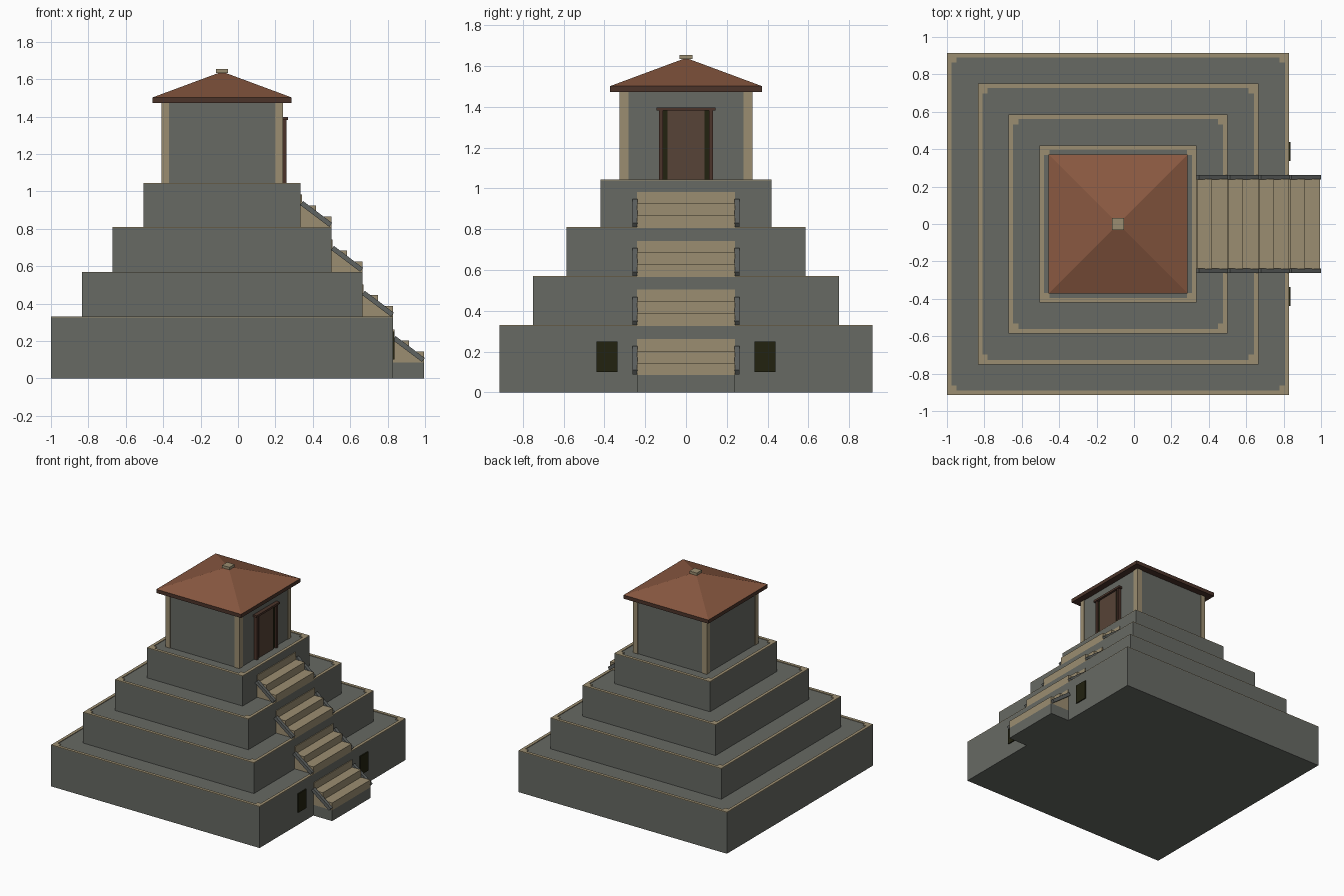
import bpy, bmesh, math
from mathutils import Matrix, Vector

if "Cube" in bpy.data.objects:
    bpy.data.objects.remove(bpy.data.objects["Cube"])

CX = -0.085  # centre of the tiers along x


def material(name, rgb):
    m = bpy.data.materials.new(name)
    m.diffuse_color = (*rgb, 1)
    m.use_nodes = True
    m.node_tree.nodes["Principled BSDF"].inputs["Base Color"].default_value = m.diffuse_color
    return m


STONE = material("grey stone", (0.135, 0.143, 0.126))
TAN = material("tan stone", (0.33, 0.27, 0.165))
TILE = material("terracotta", (0.25, 0.098, 0.052))
EAVE = material("dark wood", (0.07, 0.034, 0.023))
DOOR = material("door wood", (0.095, 0.056, 0.038))
DARK = material("dark opening", (0.016, 0.016, 0.005))
RAIL = material("rail grey", (0.115, 0.125, 0.12))


def finish(name, bm, mat):
    me = bpy.data.meshes.new(name)
    bmesh.ops.recalc_face_normals(bm, faces=bm.faces)
    bm.to_mesh(me)
    bm.free()
    me.materials.append(mat)
    ob = bpy.data.objects.new(name, me)
    bpy.context.collection.objects.link(ob)
    return ob


def add_box(bm, x0, x1, y0, y1, z0, z1):
    c = Vector(((x0 + x1) / 2, (y0 + y1) / 2, (z0 + z1) / 2))
    bmesh.ops.create_cube(bm, size=1, matrix=Matrix.Translation(c)
                          @ Matrix.Diagonal((x1 - x0, y1 - y0, z1 - z0, 1)))


def boxes(name, mat, *dims):
    bm = bmesh.new()
    for d in dims:
        add_box(bm, *d)
    return finish(name, bm, mat)


# stepped tiers with a thin tan rim and corner blocks
tops = [0, 0.33, 0.57, 0.81, 1.045]
for i in range(4):
    z0, z1 = max(0, tops[i] - 0.006), tops[i + 1]
    h = 0.915 - 0.165 * i
    zb = z1 - 0.005
    boxes(f"tier_{i + 1}", STONE, (CX - h, CX + h, -h, h, z0, zb))
    w, c = 0.024, 0.052
    rim = []
    for s in (-1, 1):
        a, b = sorted((s * h, s * (h - w)))
        rim.append((CX - h, CX + h, a, b, zb, z1))
        rim.append((CX + a, CX + b, -h + w, h - w, zb, z1))
        for t in (-1, 1):
            a, b = sorted((s * (h - w), s * (h - c)))
            d, e = sorted((t * (h - w), t * (h - c)))
            rim.append((CX + a, CX + b, d, e, zb, z1))
    boxes(f"tier_rim_{i + 1}", TAN, *rim)

# a flight of steps with sloping side rails on each tier
boxes("stair_base", STONE, (0.82, 0.995, -0.24, 0.24, 0, 0.085))
for i, z in enumerate((0.085, 0.327, 0.567, 0.807)):
    x = 0.83 - 0.165 * i
    boxes(f"steps_{i + 1}", TAN,
          (x - 0.01, x + 0.165, -0.24, 0.24, z, z + 0.059),
          (x - 0.01, x + 0.083, -0.24, 0.24, z + 0.059, z + 0.118),
          (x - 0.01, x + 0.006, -0.24, 0.24, z + 0.118, z + 0.176))
    bm = bmesh.new()
    for s in (-1, 1):
        bmesh.ops.create_cube(bm, size=1, matrix=Matrix.Translation((x + 0.083, s * 0.25, z + 0.072))
                              @ Matrix.Rotation(math.radians(37), 4, 'Y')
                              @ Matrix.Diagonal((0.195, 0.025, 0.026, 1)))
    finish(f"stair_rails_{i + 1}", bm, RAIL)

# dark openings beside the lowest flight
boxes("base_openings", DARK, *[(0.828, 0.838, s * 0.388 - 0.051, s * 0.388 + 0.051, 0.10, 0.25)
                               for s in (-1, 1)])

# shrine room with corner pilasters
boxes("shrine_walls", STONE, (CX - 0.32, CX + 0.32, -0.32, 0.32, 1.03, 1.48))
boxes("corner_pilasters", TAN, *[(CX + s * 0.304 - 0.021, CX + s * 0.304 + 0.021,
                                  t * 0.304 - 0.021, t * 0.304 + 0.021, 1.035, 1.48)
                                 for s in (-1, 1) for t in (-1, 1)])

# doorway
boxes("door_recess", DARK, (0.23, 0.243, -0.117, 0.117, 1.04, 1.385))
boxes("door_panel", DOOR, (0.235, 0.249, -0.09, 0.09, 1.04, 1.383))
boxes("door_frame", EAVE, (0.23, 0.26, -0.132, -0.114, 1.04, 1.385),
      (0.23, 0.26, 0.114, 0.132, 1.04, 1.385),
      (0.23, 0.266, -0.145, 0.145, 1.382, 1.398))

# roof: eave slab, pyramid, cap stone
R = 0.372
boxes("roof_eave", EAVE, (CX - R, CX + R, -R, R, 1.473, 1.502))
bm = bmesh.new()
bmesh.ops.create_cone(bm, cap_ends=True, segments=4, radius1=R * math.sqrt(2), radius2=0, depth=0.138,
                      matrix=Matrix.Translation((CX, 0, 1.571)) @ Matrix.Rotation(math.pi / 4, 4, 'Z'))
finish("roof", bm, TILE)
boxes("roof_cap", TAN, (CX - 0.032, CX + 0.032, -0.032, 0.032, 1.634, 1.654))
